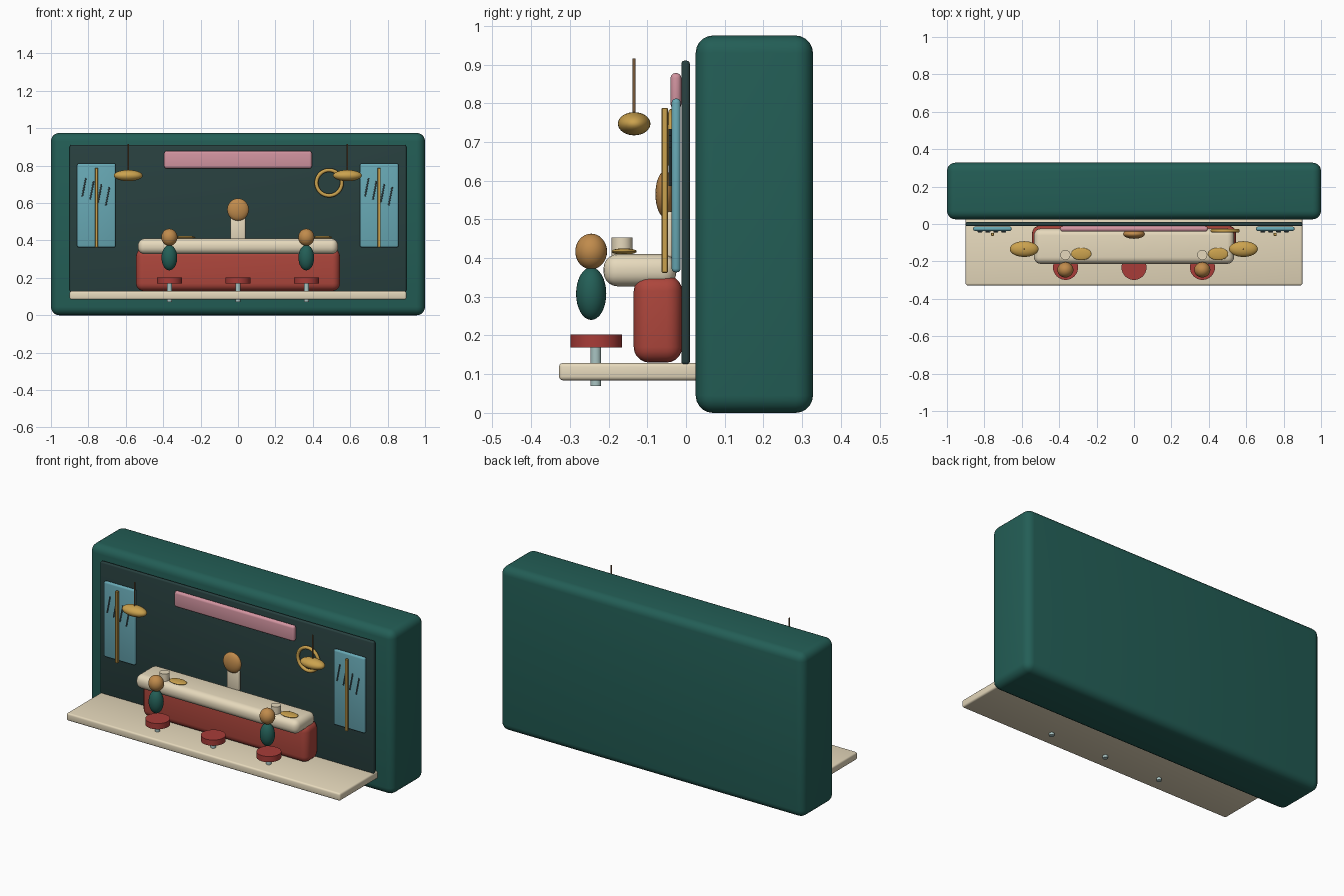
import bpy, math

if "Cube" in bpy.data.objects:
    bpy.data.objects.remove(bpy.data.objects["Cube"])


def mat(name, hexcol):
    rgb = [int(hexcol[i:i + 2], 16) / 255 for i in (0, 2, 4)]
    lin = [c / 12.92 if c <= 0.04045 else ((c + 0.055) / 1.055) ** 2.4 for c in rgb]
    m = bpy.data.materials.new(name)
    m.diffuse_color = (*lin, 1)
    m.use_nodes = True
    m.node_tree.nodes["Principled BSDF"].inputs["Base Color"].default_value = m.diffuse_color
    return m


TEAL = mat("teal", "235E56")
DARK = mat("dark_wall", "28403F")
CREAM = mat("cream", "E6D9BC")
RED = mat("red", "AD463C")
SEAT = mat("seat_red", "A83C38")
BLUE = mat("window_blue", "68A9B5")
PINK = mat("pink", "D294A0")
GOLD = mat("gold", "CBA24E")
TAN = mat("tan", "C08B4C")
STEEL = mat("steel", "A9C4C2")
ROD = mat("rod_brown", "7A5A3A")
STREAK = mat("streak_grey", "4E6468")


def finish(name, m, smooth=True):
    o = bpy.context.object
    o.name = name
    o.data.materials.append(m)
    if smooth:
        bpy.ops.object.shade_smooth_by_angle(angle=math.radians(35))
    return o


def box(name, x, y, z, m, bevel=0.0, seg=4):
    """Box from (min, max) ranges with rounded edges."""
    r = (x, y, z)
    bpy.ops.mesh.primitive_cube_add(size=1, location=[(a + b) / 2 for a, b in r])
    o = bpy.context.object
    o.scale = [b - a for a, b in r]
    bpy.ops.object.transform_apply(location=False, rotation=False, scale=True)
    if bevel:
        b = o.modifiers.new("bevel", 'BEVEL')
        b.width, b.segments = bevel, seg
        bpy.ops.object.modifier_apply(modifier="bevel")
    return finish(name, m)


def cyl(name, x, y, z0, z1, r, m, sides=32, rot=(0, 0, 0)):
    bpy.ops.mesh.primitive_cylinder_add(vertices=sides, radius=r, depth=z1 - z0,
                                        location=(x, y, (z0 + z1) / 2), rotation=rot)
    return finish(name, m)


def ball(name, loc, radii, m):
    bpy.ops.mesh.primitive_uv_sphere_add(segments=32, ring_count=16, radius=1, location=loc)
    bpy.context.object.scale = radii
    bpy.ops.object.transform_apply(location=False, rotation=False, scale=True)
    return finish(name, m)


# Shell, back wall and floor
box("outer_shell", (-1, 1), (0.025, 0.328), (0, 0.975), TEAL, 0.045, 5)
box("back_wall", (-0.9, 0.9), (-0.012, 0.01), (0.125, 0.91), DARK, 0.008, 3)
box("floor_slab", (-0.9, 0.9), (-0.328, 0.04), (0.084, 0.129), CREAM, 0.01, 3)

# Counter
box("counter_base", (-0.545, 0.545), (-0.135, -0.01), (0.13, 0.355), RED, 0.04, 5)
box("counter_top", (-0.535, 0.535), (-0.213, -0.025), (0.327, 0.41), CREAM, 0.036, 5)

# Blank sign panel
box("sign_panel", (-0.395, 0.395), (-0.04, -0.012), (0.785, 0.878), PINK, 0.013, 4)

# Wall ring
bpy.ops.mesh.primitive_torus_add(location=(0.487, -0.036, 0.708), rotation=(math.pi / 2, 0, 0),
                                 major_radius=0.068, minor_radius=0.01,
                                 major_segments=48, minor_segments=12)
finish("wall_ring", GOLD)

# Windows with mullion and rain streaks
for side, cx in (("left", -0.757), ("right", 0.755)):
    box(f"{side}_window", (cx - 0.103, cx + 0.103), (-0.037, -0.014), (0.363, 0.812), BLUE, 0.01, 3)
    box(f"{side}_window_bar", (cx - 0.008, cx + 0.008), (-0.063, -0.047), (0.362, 0.788), GOLD, 0.002, 1)
    for i in range(4):
        zc = 0.684 - 0.016 * i
        cyl(f"{side}_rain_streak_{i + 1}", cx - 0.066 + 0.042 * i, -0.041, zc - 0.05, zc + 0.05,
            0.004, STREAK, 8, (0, math.radians(11), 0))

# Pendant lamps
for side, cx in (("left", -0.587), ("right", 0.585)):
    ball(f"{side}_lamp_shade", (cx, -0.134, 0.747), (0.077, 0.042, 0.03), GOLD)
    cyl(f"{side}_lamp_rod", cx, -0.134, 0.75, 0.916, 0.004, ROD, 12)

# Server behind the counter
ball("server_head", (0, -0.054, 0.565), (0.058, 0.025, 0.06), TAN)
box("server_body", (-0.04, 0.04), (-0.052, -0.03), (0.4, 0.52), CREAM, 0.008, 3)

# Stools
for n, cx in (("left", -0.366), ("middle", 0), ("right", 0.366)):
    cyl(f"{n}_stool_seat", cx, -0.232, 0.169, 0.203, 0.067, SEAT)
    cyl(f"{n}_stool_post", cx, -0.233, 0.07, 0.172, 0.014, STEEL, 20)

# Customers with cup and plate
for side, cx in (("left", -0.367), ("right", 0.365)):
    ball(f"{side}_customer_body", (cx, -0.245, 0.308), (0.042, 0.039, 0.068), TEAL)
    ball(f"{side}_customer_head", (cx, -0.245, 0.417), (0.043, 0.041, 0.046), TAN)
    cyl(f"{side}_cup", cx, -0.165, 0.407, 0.453, 0.027, CREAM, 24)
    ball(f"{side}_plate", (cx + 0.085, -0.16, 0.417), (0.054, 0.033, 0.008), GOLD)
